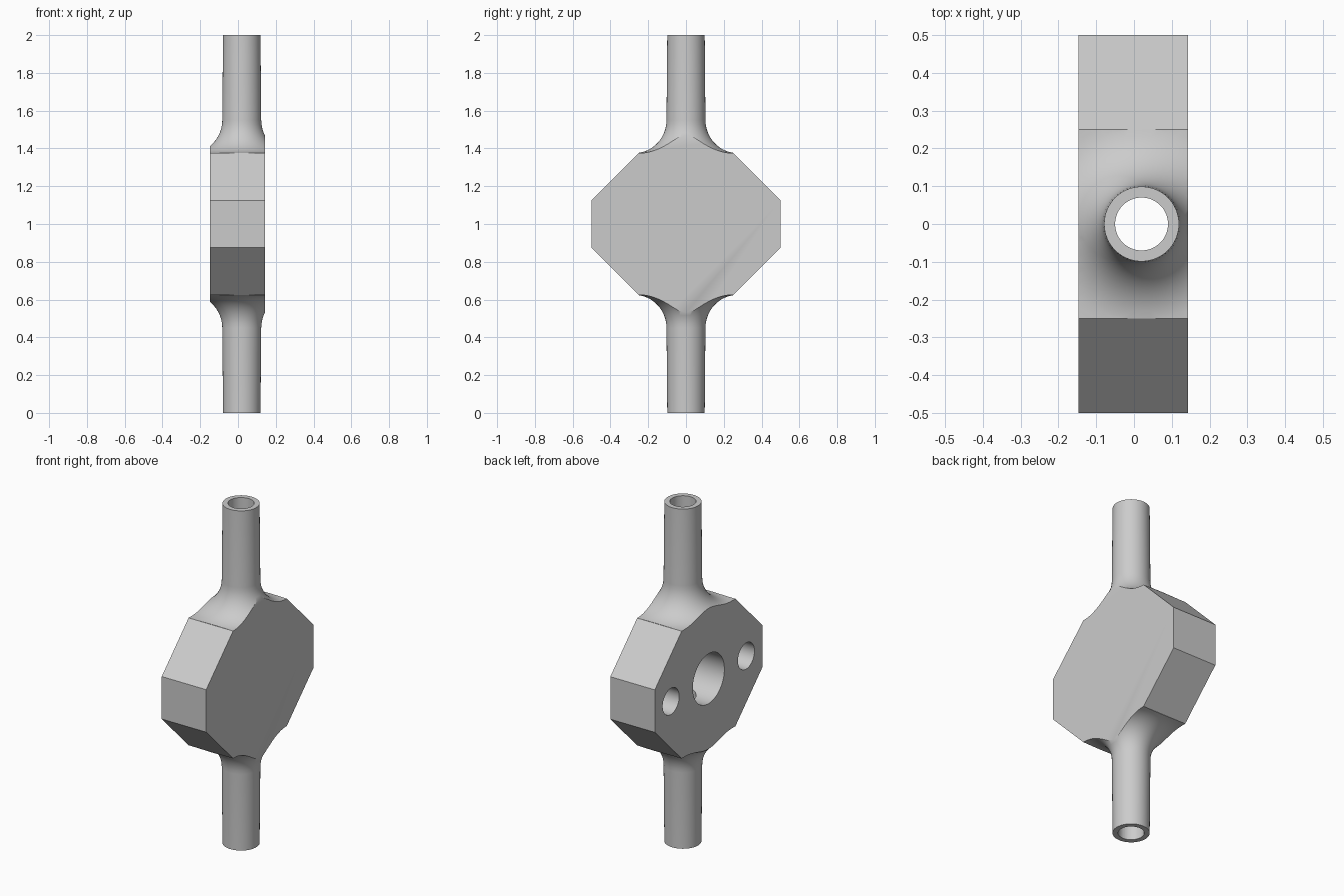
import bpy, bmesh, math
from mathutils import Matrix, Vector

if "Cube" in bpy.data.objects:
    bpy.data.objects.remove(bpy.data.objects["Cube"], do_unlink=True)

PIPE_X = 0.02            # pipe axis offset inside the block
X_MIN, X_MAX = -0.147, 0.143

grey = bpy.data.materials.new("plain grey")
grey.use_nodes = True
grey.diffuse_color = (0.6, 0.6, 0.6, 1)
grey.node_tree.nodes["Principled BSDF"].inputs["Base Color"].default_value = (0.6, 0.6, 0.6, 1)


def finish(bm, name):
    bmesh.ops.recalc_face_normals(bm, faces=bm.faces[:])
    mesh = bpy.data.meshes.new(name)
    bm.to_mesh(mesh)
    bm.free()
    ob = bpy.data.objects.new(name, mesh)
    mesh.materials.append(grey)
    bpy.context.collection.objects.link(ob)
    return ob


def box(name, lo, hi):
    lo, hi = Vector(lo), Vector(hi)
    bm = bmesh.new()
    bmesh.ops.create_cube(bm, size=1)
    bmesh.ops.scale(bm, vec=hi - lo, verts=bm.verts[:])
    bmesh.ops.translate(bm, vec=(lo + hi) / 2, verts=bm.verts[:])
    return finish(bm, name)


def cylinder(name, radius, length, centre, axis="Z"):
    bm = bmesh.new()
    turn = Matrix.Rotation(math.pi / 2, 4, "Y") if axis == "X" else Matrix()
    bmesh.ops.create_cone(bm, cap_ends=True, segments=64, radius1=radius, radius2=radius,
                          depth=length, matrix=Matrix.Translation(centre) @ turn)
    return finish(bm, name)


def combine(target, tool, operation):
    mod = target.modifiers.new("combine", "BOOLEAN")
    mod.operation, mod.object, mod.solver = operation, tool, "EXACT"
    bpy.context.view_layer.objects.active = target
    bpy.ops.object.modifier_apply(modifier=mod.name)
    bpy.data.objects.remove(tool, do_unlink=True)


# Octagonal block, extruded along x and trimmed to width later
bm = bmesh.new()
quarter = [(0.5, 0.125), (0.25, 0.375)]
outline = quarter + [(-y, z) for y, z in reversed(quarter)]
outline += [(-y, -z) for y, z in outline]
face = bm.faces.new([bm.verts.new((-0.4, y, 1 + z)) for y, z in outline])
side = bmesh.ops.extrude_face_region(bm, geom=[face])["geom"]
bmesh.ops.translate(bm, vec=(0.8, 0, 0), verts=[v for v in side if isinstance(v, bmesh.types.BMVert)])
body = finish(bm, "pipe_block")

# Pipe column with a concave flare into the block, mirrored about mid height
top = [(0.275, 0.374)]
for i in range(13):
    a = math.pi / 2 * i / 12
    top.append((0.275 - 0.172 * math.sin(a), 0.55 - 0.175 * math.cos(a)))
top += [(0.099, 1.0), (0, 1.0)]
profile = [(r, -z) for r, z in reversed(top)] + top
bm = bmesh.new()
verts = [bm.verts.new((PIPE_X + r, 0, 1 + z)) for r, z in profile]
edges = [bm.edges.new(pair) for pair in zip(verts, verts[1:])]
bmesh.ops.spin(bm, geom=verts + edges, cent=(PIPE_X, 0, 0), axis=(0, 0, 1),
               angle=math.tau, steps=64)
bmesh.ops.remove_doubles(bm, verts=bm.verts[:], dist=1e-5)
column = finish(bm, "pipe_column")

# Keep the flare on the flat of the block, then trim everything to its width
combine(column, box("flat_limit", (-0.6, -0.25, -0.1), (0.6, 0.25, 2.1)), "INTERSECT")
combine(body, column, "UNION")
combine(body, box("width_limit", (X_MIN, -0.7, -0.1), (X_MAX, 0.7, 2.1)), "INTERSECT")

# Through bore and the blind holes in the -x face
combine(body, cylinder("bore", 0.07, 2.4, (PIPE_X, 0, 1)), "DIFFERENCE")
for y, radius, depth in ((0, 0.147, 0.24), (0.35, 0.077, 0.2), (-0.35, 0.077, 0.2)):
    hole = cylinder("hole", radius, depth + 0.1, (X_MIN + depth / 2 - 0.05, y, 1), "X")
    combine(body, hole, "DIFFERENCE")

# Smooth round surfaces, sharp edges
bpy.ops.object.select_all(action="DESELECT")
body.select_set(True)
bpy.context.view_layer.objects.active = body
bpy.ops.object.shade_smooth_by_angle(angle=math.radians(30))
